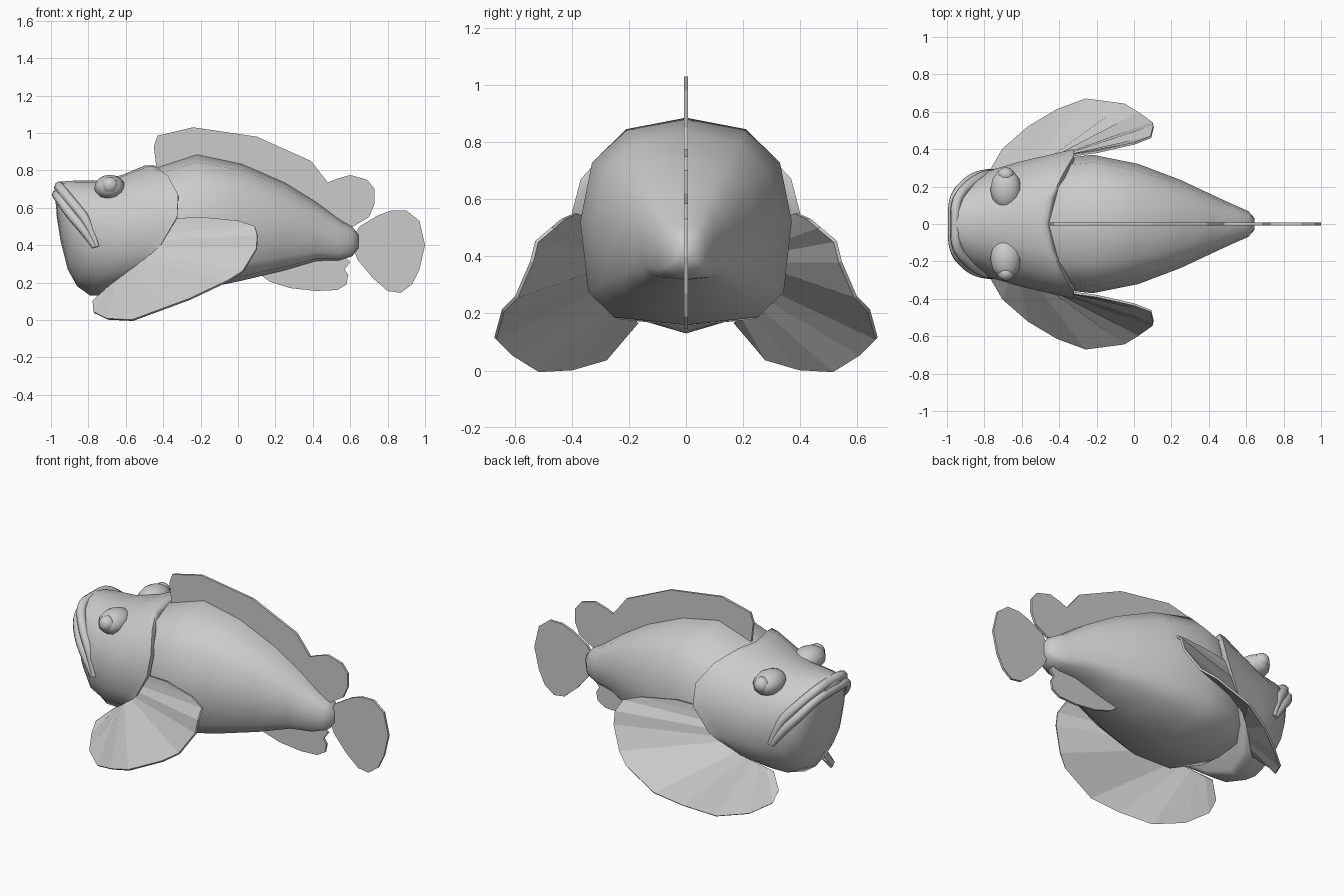
import bpy, bmesh, math
from mathutils import Vector

if "Cube" in bpy.data.objects:
    bpy.data.objects.remove(bpy.data.objects["Cube"])


def finish(name, bm, angle=None):
    bmesh.ops.recalc_face_normals(bm, faces=bm.faces[:])
    me = bpy.data.meshes.new(name)
    bm.to_mesh(me)
    bm.free()
    ob = bpy.data.objects.new(name, me)
    bpy.context.collection.objects.link(ob)
    if angle:
        bpy.ops.object.select_all(action='DESELECT')
        bpy.context.view_layer.objects.active = ob
        ob.select_set(True)
        bpy.ops.object.shade_smooth_by_angle(angle=math.radians(angle))
    return ob


def spow(v, p):
    return math.copysign(abs(v) ** p, v)


def loft(name, sections, n, up, low, angle):
    # section: top x, top z, bottom x, bottom z, half width, backward bulge, upward skew
    bm = bmesh.new()
    rings = []
    for tx, tz, bx, bz, w, bulge, skew in sections:
        ring = []
        for i in range(n):
            a = 2 * math.pi * i / n
            c, s = round(math.cos(a), 6), round(math.sin(a), 6)
            p = up if c >= 0 else low
            k = spow(c, p)
            x = (tx + bx) / 2 + (tx - bx) / 2 * k + bulge * s * s
            z = (tz + bz) / 2 + (tz - bz) / 2 * k + skew * abs(s)
            ring.append(bm.verts.new((x, w * spow(s, p), z)))
        rings.append(ring)
    for a, b in zip(rings, rings[1:]):
        for i in range(n):
            j = (i + 1) % n
            bm.faces.new((a[i], a[j], b[j], b[i]))
    bm.faces.new(rings[0])
    bm.faces.new(rings[-1])
    return finish(name, bm, angle)


# Body, tapering to a rounded tail stub
body = [(-.60, .70, .20, .22), (-.45, .81, .155, .345), (-.22, .885, .16, .37),
        (.02, .835, .21, .322), (.25, .735, .265, .235), (.42, .63, .315, .155),
        (.54, .54, .318, .10), (.61, .50, .34, .07), (.645, .455, .385, .03)]
loft("body", [(x, t, x, b, w, 0, 0) for x, t, b, w in body], 12, .82, .55, 60)

# Head with overhanging gill covers
loft("head", [(-.985, .71, -.97, .56, .12, .01, 0),
              (-.95, .74, -.95, .43, .18, .02, .01),
              (-.87, .745, -.91, .27, .24, .02, .02),
              (-.75, .745, -.86, .18, .285, .03, .03),
              (-.62, .775, -.79, .13, .335, .10, .05),
              (-.50, .825, -.735, .13, .385, .23, .07),
              (-.47, .825, -.71, .135, .40, .265, .07),
              (-.45, .80, -.68, .15, .37, .24, .07)], 16, 1.05, .9, 60)


# Thick lips drooping to the mouth corners
def lip(name, half, radius):
    pts = [(x, -y, z) for x, y, z in reversed(half[1:])] + half
    cu = bpy.data.curves.new(name, 'CURVE')
    cu.dimensions = '3D'
    cu.bevel_depth = radius
    cu.bevel_resolution = 2
    cu.use_fill_caps = True
    sp = cu.splines.new('NURBS')
    sp.points.add(len(pts) - 1)
    for i, (p, co) in enumerate(zip(sp.points, pts)):
        p.co = (*co, 1)
        p.radius = .55 if i in (0, len(pts) - 1) else 1
    sp.use_endpoint_u = True
    sp.order_u = 3
    sp.resolution_u = 4
    ob = bpy.data.objects.new(name, cu)
    bpy.context.collection.objects.link(ob)


lip("upper_lip", [(-.955, 0, .715), (-.955, .13, .71), (-.88, .215, .62),
                  (-.79, .265, .51), (-.755, .28, .39)], .027)
lip("lower_lip", [(-.97, 0, .67), (-.965, .145, .665), (-.90, .225, .57),
                  (-.82, .265, .48), (-.765, .28, .39)], .027)


# Bulging eyes with raised pupils
def ball(name, loc, scale):
    bm = bmesh.new()
    bmesh.ops.create_uvsphere(bm, u_segments=12, v_segments=8, radius=1)
    for v in bm.verts:
        v.co = Vector(v.co[i] * scale[i] + loc[i] for i in range(3))
    finish(name, bm, 60)


for side, tag in ((-1, "near"), (1, "far")):
    ball(tag + "_eye", (-.685, side * .185, .708), (.083, .112, .068))
    ball(tag + "_pupil", (-.685, side * .262, .72), (.045, .042, .045))


# Flat fins in the middle plane
def flat_fin(name, outline, t=.007):
    bm = bmesh.new()
    f = bm.faces.new([bm.verts.new((x, -t, z)) for x, z in outline])
    ext = bmesh.ops.extrude_face_region(bm, geom=[f])
    for v in ext["geom"]:
        if isinstance(v, bmesh.types.BMVert):
            v.co.y = t
    return finish(name, bm)


flat_fin("dorsal_fin", [(-.43, .76), (-.45, .93), (-.43, .985), (-.24, 1.03), (.10, .98),
                        (.39, .85), (.48, .735), (.53, .755), (.60, .775), (.69, .75),
                        (.73, .70), (.73, .62), (.70, .55), (.60, .49), (.50, .50),
                        (.20, .70), (-.20, .80)])
flat_fin("tail_fin", [(.60, .42), (.65, .50), (.75, .56), (.82, .585), (.90, .585),
                      (.97, .53), (1, .40), (.97, .27), (.93, .19), (.87, .145),
                      (.80, .155), (.72, .225), (.64, .32)])
flat_fin("anal_fin", [(.08, .27), (.17, .205), (.28, .17), (.42, .155), (.53, .16),
                      (.58, .19), (.59, .24), (.57, .27), (.60, .31), (.55, .36), (.30, .33)])

# Pleated pectoral fan fins, sweeping out and down behind the gills
rim = [(-.20, .385, .55), (0, .43, .53), (.09, .465, .50), (.11, .51, .44), (.10, .54, .38),
       (.02, .605, .27), (-.05, .64, .21), (-.25, .655, .10), (-.41, .61, .055),
       (-.57, .53, .01), (-.70, .40, .005), (-.77, .28, .04), (-.775, .23, .10)]
pleat = [0, 0, 0, 1, 0, -1, 0, 1, 0, -1, 0, 0, 0]
root = [Vector(p) for p in ((-.38, .36, .54), (-.45, .345, .38), (-.58, .27, .26), (-.70, .17, .17))]
for side, tag in ((-1, "near"), (1, "far")):
    bm = bmesh.new()
    rows = []
    for i, r in enumerate(rim):
        u = i / (len(rim) - 1) * (len(root) - 1)
        k = min(int(u), len(root) - 2)
        a = root[k].lerp(root[k + 1], u - k)
        tip = Vector(r) + Vector((-.006, .012, .012)) * pleat[i]
        rows.append([bm.verts.new((p[0], p[1] * side, p[2])) for p in (a, tip)])
    for a, b in zip(rows, rows[1:]):
        bm.faces.new((a[0], a[1], b[1], b[0]))
    ob = finish(tag + "_pectoral_fin", bm)
    m = ob.modifiers.new("thickness", 'SOLIDIFY')
    m.thickness = .012
    m.offset = 0
